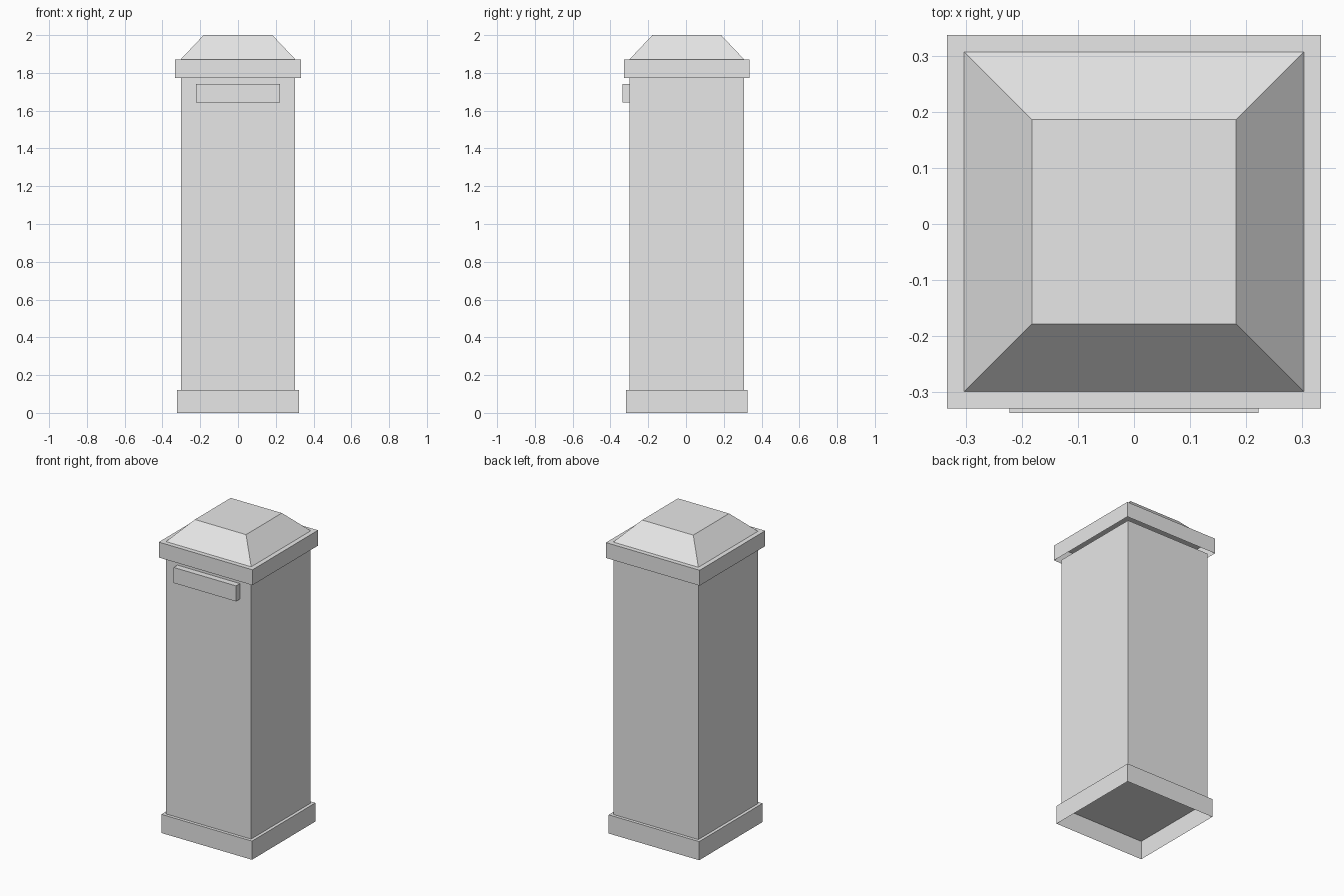
import bpy
import bmesh
from mathutils import Vector

if "Cube" in bpy.data.objects:
    bpy.data.objects.remove(bpy.data.objects["Cube"])

YC = 0.004  # centre line of the post, set back for the projecting slot plate

grey = bpy.data.materials.new("plain grey")
grey.diffuse_color = (0.8, 0.8, 0.8, 1.0)
grey.use_nodes = True
grey.node_tree.nodes["Principled BSDF"].inputs["Base Color"].default_value = grey.diffuse_color


def block(name, size, centre, open_side, top_scale=1.0):
    """Box with one side left open; the top may taper inward."""
    bm = bmesh.new()
    bmesh.ops.create_cube(bm, size=1.0)
    for v in bm.verts:
        taper = top_scale if v.co.z > 0 else 1.0
        v.co = Vector((v.co.x * size[0] * taper,
                       v.co.y * size[1] * taper,
                       v.co.z * size[2])) + Vector(centre)
    bm.normal_update()
    hidden = [f for f in bm.faces if f.normal.dot(Vector(open_side)) > 0.99]
    bmesh.ops.delete(bm, geom=hidden, context='FACES_ONLY')
    mesh = bpy.data.meshes.new(name)
    bm.to_mesh(mesh)
    bm.free()
    mesh.materials.append(grey)
    obj = bpy.data.objects.new(name, mesh)
    bpy.context.collection.objects.link(obj)
    return obj


def tier(name, half, z0, z1, top_scale=1.0):
    """Square section of the post, open underneath."""
    return block(name, (2 * half, 2 * half, z1 - z0),
                 (0, YC, (z0 + z1) / 2), (0, 0, -1), top_scale)


# Stacked square sections, bottom to top
tier("base", 0.322, 0.0, 0.12)
tier("column", 0.302, 0.12, 1.773)
tier("cap_rim", 0.333, 1.773, 1.872)
tier("roof", 0.303, 1.872, 2.0, top_scale=0.182 / 0.303)

# Raised plate on the front, open against the column
front, back = -0.337, YC - 0.302
block("slot_plate", (0.444, back - front, 0.1),
      (0, (front + back) / 2, 1.692), (0, 1, 0))
